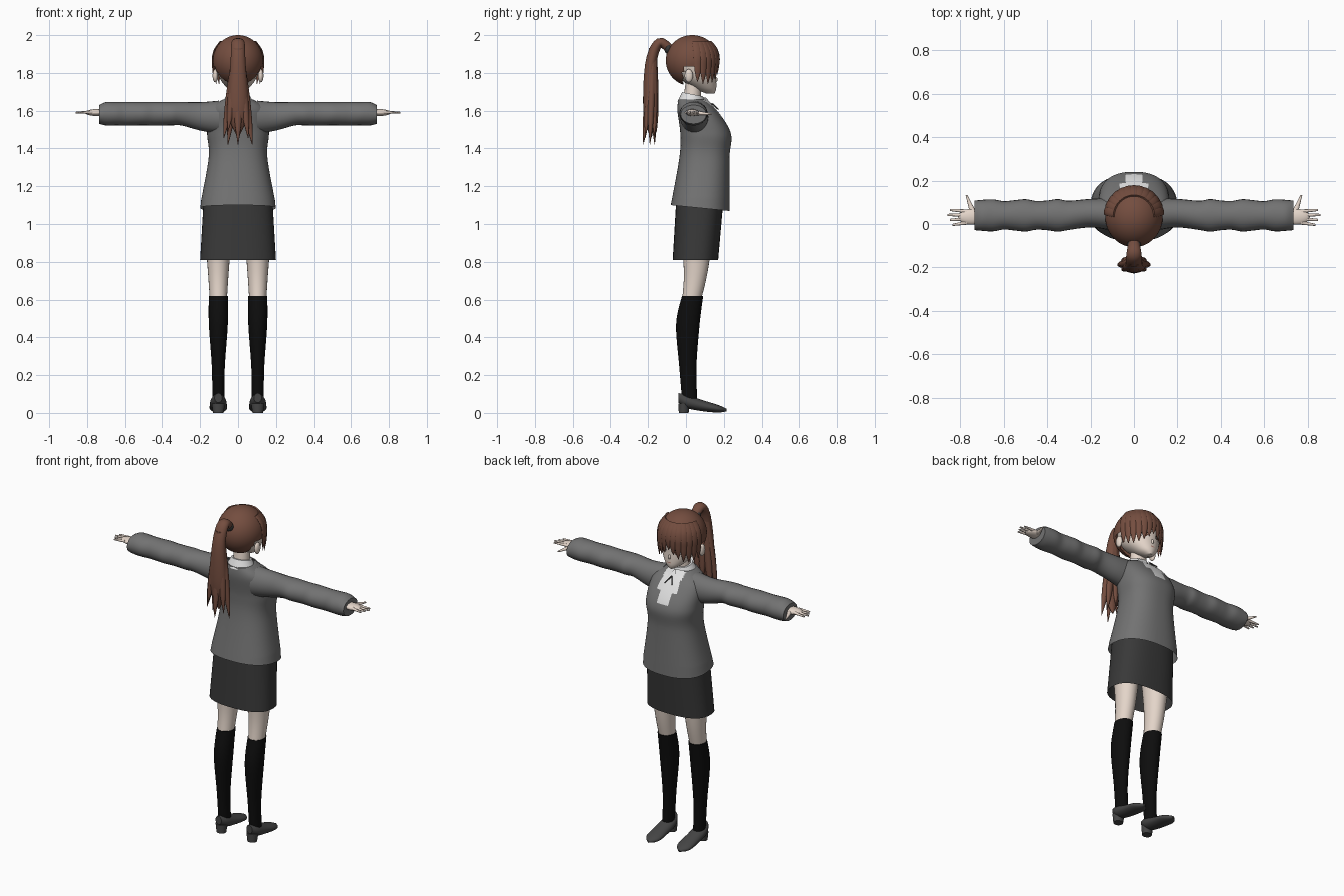
import bpy, math
from mathutils import Vector
from mathutils.bvhtree import BVHTree

cube = bpy.data.objects.get("Cube")
if cube:
    bpy.data.objects.remove(cube)

X, Y, Z = Vector((1, 0, 0)), Vector((0, 1, 0)), Vector((0, 0, 1))


def material(name, red, green=None, blue=None):
    """A flat colour; grey when only one value is given."""
    colour = (red, green or red, blue or red, 1)
    mat = bpy.data.materials.new(name)
    mat.use_nodes = True
    mat.diffuse_color = colour
    mat.node_tree.nodes["Principled BSDF"].inputs["Base Color"].default_value = colour
    return mat


skin = material("skin", .78, .67, .59)
brown = material("brown hair", .175, .075, .05)
knit = material("grey knit", .17)
cloth = material("charcoal cloth", .04)
black = material("black sock", .004)
leather = material("shoe leather", .06)
white = material("white shirt", .75)
iris_colour = material("brown iris", .12, .05, .03)
lip_colour = material("lip", .5, .25, .2)


def make(name, verts, faces, *materials):
    """Create a mesh object with consistent normals and smooth shading."""
    mesh = bpy.data.meshes.new(name)
    mesh.from_pydata(verts, [], faces)
    for mat in materials:
        mesh.materials.append(mat)
    obj = bpy.data.objects.new(name, mesh)
    bpy.context.collection.objects.link(obj)
    bpy.ops.object.select_all(action='DESELECT')
    obj.select_set(True)
    bpy.context.view_layer.objects.active = obj
    bpy.ops.object.mode_set(mode='EDIT')
    bpy.ops.mesh.select_all(action='SELECT')
    bpy.ops.mesh.normals_make_consistent(inside=False)
    bpy.ops.object.mode_set(mode='OBJECT')
    bpy.ops.object.shade_smooth_by_angle(angle=math.radians(50))
    return obj


def spline(rows, steps):
    """Interpolate smoothly through rows of numbers."""
    result = []
    last = len(rows) - 1
    for i in range(last):
        before, start, end, after = (rows[max(0, min(last, i + k))] for k in (-1, 0, 1, 2))
        for step in range(steps):
            t = step / steps
            result.append([b + t / 2 * (c - a + t * (2*a - 5*b + 4*c - d + t * (3*(b - c) + d - a)))
                           for a, b, c, d in zip(before, start, end, after)])
    return result + [list(rows[last])]


def loft(name, rows, materials, across, depth=None, segments=24, steps=5, power=2,
         open_bottom=False, keep=None):
    """Each row is x, y, z and two radii; without a depth axis the rings follow the path."""
    rows = spline(rows, steps)
    centres = [Vector(row[:3]) for row in rows]
    last = len(rows) - 1
    verts, faces = [], []
    for i, (centre, row) in enumerate(zip(centres, rows)):
        heading = centres[min(i + 1, last)] - centres[max(i - 1, 0)]
        normal = depth or heading.cross(across).normalized()
        width, thickness = row[3:]
        for k in range(segments):
            angle = math.tau * k / segments
            c, s = math.cos(angle), math.sin(angle)
            verts.append(centre + across * width * math.copysign(abs(c) ** (2 / power), c)
                         + normal * thickness * math.copysign(abs(s) ** (2 / power), s))
    for i in range(last):
        for k in range(segments):
            j = (k + 1) % segments
            low, high = i * segments, (i + 1) * segments
            face = (low + k, low + j, high + j, high + k)
            if not keep or keep(sum((verts[n] for n in face), Vector()) / 4):
                faces.append(face)
    if not open_bottom:
        faces.append(tuple(range(segments)))
    faces.append(tuple(range(last * segments, len(verts))))
    return make(name, verts, faces, *materials)


def body(name, rows, *materials, **options):
    """Horizontal rings given as height, half width, back and front."""
    rings = [(0, (back + front) / 2, z, half, (front - back) / 2) for z, half, back, front in rows]
    return loft(name, rings, materials, X, Y, **options)


def oval(name, centre, size, mat, rings=16, **options):
    """An ellipsoid made from horizontal rings."""
    x, y, z = centre
    rows = []
    for i in range(rings + 1):
        angle = math.pi * i / rings
        radius = math.sin(angle) + .01
        rows.append((x, y, z - size[2] * math.cos(angle), size[0] * radius, size[1] * radius))
    return loft(name, rows, (mat,), X, Y, steps=1, **options)


# Sweater with the hem dropping to the front and a shirt panel below the neck
sweater = body("sweater", [(1.1, .2, -.08, .23), (1.35, .155, -.035, .23), (1.48, .163, -.03, .237),
                           (1.6, .155, -.045, .165), (1.66, .08, -.04, .1)],
               knit, white, segments=72, steps=12, power=2.4, open_bottom=True)
for vert in sweater.data.vertices:
    if vert.co.z < 1.12:
        vert.co.z -= (vert.co.y + .08) / 10
for face in sweater.data.polygons:
    x, y, z = face.center
    panel = .06 if z > 1.56 else .03
    if y > .08 and z > 1.5 and abs(x) < panel:
        face.material_index = 1

body("skirt", [(.81, .2, -.07, .17), (1.15, .18, -.05, .2)], cloth, segments=48, power=2.5, open_bottom=True)

# Head and neck
head = body("head", [(1.69, .015, .11, .15), (1.72, .058, .04, .16), (1.79, .104, -.05, .158),
                     (1.9, .11, -.08, .15), (1.97, .02, 0, .06)], skin, segments=40)
body("neck", [(1.62, .05, -.02, .08), (1.76, .045, 0, .08)], skin)
oval("nose", (0, .156, 1.765), (.008, .012, .014), skin)

# Painted face features, laid on the head
surface = BVHTree.FromPolygons([v.co for v in head.data.vertices], [p.vertices[:] for p in head.data.polygons])


def patch(name, x, z, width, height, mat, layer=1):
    """A thin oval projected onto the face."""
    count = 24
    outline = [(x, z)]
    for k in range(count):
        angle = math.tau * k / count
        outline.append((x + width * math.cos(angle), z + height * math.sin(angle)))
    verts = [surface.ray_cast(Vector((px, 1, pz)), -Y)[0] + Y * layer * .002 for px, pz in outline]
    make(name, verts, [(0, k + 1, (k + 1) % count + 1) for k in range(count)], mat)


patch("mouth", 0, 1.732, .014, .003, lip_colour)
for sign, side in ((1, "left"), (-1, "right")):
    eye = sign * .045
    patch(side + "_brow", eye, 1.84, .022, .003, iris_colour)
    patch(side + "_lashes", eye, 1.802, .023, .016, black)
    patch(side + "_eye_white", eye, 1.798, .02, .014, white, layer=2)
    patch(side + "_iris", eye, 1.8, .012, .014, iris_colour, layer=3)

# Hair cap, open around the face and ears
hair_centre, hair_size = Vector((0, .033, 1.865)), Vector((.131, .138, .135))


def covered(point):
    if point.z > 1.885:
        return True
    return point.y < (.055 if point.z > 1.83 else -.015)


oval("hair_cap", hair_centre, hair_size, brown, rings=40, segments=56, keep=covered)

# Fringe locks hang over the cap, longest beside the cheeks
for k in range(-6, 7):
    angle = math.radians(13 * k)
    sine, cosine = math.sin(angle), math.cos(angle)
    top, tip = 1.965, 1.81 - .07 * abs(math.sin(angle * 1.6))
    path = []
    for step in range(6):
        t = step / 5
        z = top + (tip - top) * t
        rise = max(0, z - hair_centre.z) / hair_size.z
        reach = math.sqrt(1 - rise * rise) + .02 - .05 * t ** 4
        width = .021 * (1.05 - t ** 4)
        path.append((hair_size.x * reach * sine, hair_centre.y + hair_size.y * reach * cosine, z, width, width / 3))
    loft("fringe_lock", path, (brown,), Vector((cosine, -sine, 0)), segments=10)

# Ponytail: a thick core with a fan of tapering locks
loft("ponytail", [(0, -.08, 1.92, .025, .025), (0, -.14, 1.96, .035, .025), (0, -.185, 1.85, .04, .03),
                  (0, -.19, 1.6, .055, .035), (0, -.185, 1.46, .005, .005)], (brown,), X)
locks = 8
for k in range(locks):
    angle = math.tau * k / locks
    tip = 1.42 + .035 * (k % 3)
    path = []
    for step in range(6):
        t = step / 5
        width = .025 * (1.05 - t ** 4)
        path.append((.075 * t * math.cos(angle), -.175 + t * (.035 * math.sin(angle) - .015),
                     1.93 + (tip - 1.93) * t, width, width * .8))
    loft("ponytail_lock", path, (brown,), X, segments=12)
oval("hair_tie", (0, -.095, 1.93), (.032, .02, .03), cloth)

# Shirt collar, lower at the front
collar = body("collar", [(1.635, .088, -.045, .11), (1.69, .058, -.02, .09)], white, segments=32, open_bottom=True)
for vert in collar.data.vertices:
    vert.co.z -= (vert.co.y - .02) / 5

# Mirrored parts
leg_x = .104
for sign, side in ((1, "left"), (-1, "right")):
    def limb(name, rows, mat, across, depth=None, **options):
        mirrored = [(sign * row[0], *row[1:]) for row in rows]
        loft(side + "_" + name, mirrored, (mat,), across, depth, **options)

    def leg_part(name, rows, mat, depth, **options):
        limb(name, [(leg_x, *row) for row in rows], mat, X, depth, **options)

    make(side + "_collar_point", [(0, .105, 1.67), (sign * .055, .09, 1.67), (sign * .065, .135, 1.615),
                                  (sign * .04, .165, 1.6)], [(0, 1, 2, 3)], white)
    limb("ribbon", [(0, .135, 1.64, .004, .004), (.024, .172, 1.606, .003, .003)], cloth, X)
    oval(side + "_ear", (sign * .12, .015, 1.785), (.014, .022, .035), skin)

    # Sleeve with soft folds
    folds = [(k / 20, .04, 1.584, .07 + .005 * math.sin(k * 2), .062) for k in range(6, 15)]
    limb("sleeve", [(.1, .045, 1.565, .075, .088), (.2, .05, 1.57, .066, .075), *folds,
                    (.735, .04, 1.58, .068, .05)], knit, Y, Z)

    # Hand
    oval(side + "_palm", (sign * .75, .033, 1.59), (.06, .036, .018), skin)
    for k in range(4):
        reach = .86 - .012 * abs(k - 2)
        limb("finger", [(.77, .006 + .0175 * k, 1.593, .009, .009),
                        (reach, .023 * k - .004, 1.59, .005, .004)], skin, Y, Z, segments=12)
    limb("thumb", [(.74, .05, 1.588, .016, .013), (.772, .134, 1.582, .004, .004)], skin, X)

    # Leg, sock and shoe
    leg_part("leg", [(.06, 1, .075, .09), (.052, .75, .055, .063), (.03, .6, .045, .05)], skin, Y)
    leg_part("sock", [(.035, .62, .05, .056), (.01, .47, .05, .062), (.01, .24, .034, .045),
                      (.02, .06, .032, .04)], black, Y)
    leg_part("shoe", [(-.04, .08, .02, .025), (0, .062, .04, .035), (.08, .04, .045, .03),
                      (.17, .022, .043, .02), (.215, .015, .006, .006)], leather, Z)
    leg_part("heel", [(-.012, 0, .028, .026), (-.01, .05, .035, .03)], leather, Y)
